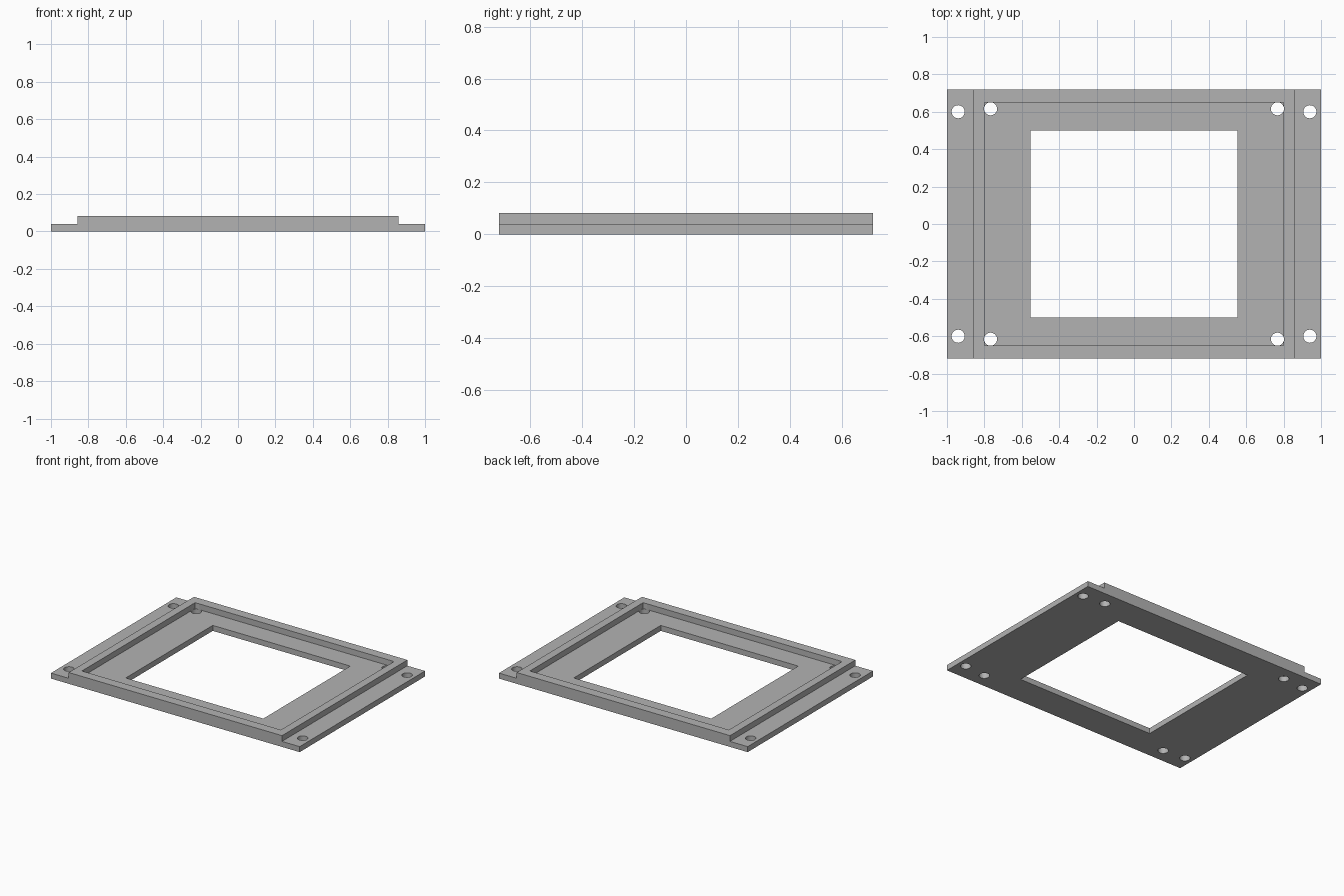
import bpy
import bmesh
from mathutils import Matrix

if "Cube" in bpy.data.objects:
    bpy.data.objects.remove(bpy.data.objects["Cube"], do_unlink=True)

HALF_Y = 0.72
FLANGE_Z, TOP_Z = 0.04, 0.082
RIM_X = 0.858
HOLE_R = 0.035

grey = bpy.data.materials.new("plain grey")
grey.use_nodes = True
colour = (0.45, 0.45, 0.45, 1)
grey.diffuse_color = colour
grey.node_tree.nodes["Principled BSDF"].inputs["Base Color"].default_value = colour


def make_object(name, bm):
    bmesh.ops.recalc_face_normals(bm, faces=bm.faces)
    mesh = bpy.data.meshes.new(name)
    bm.to_mesh(mesh)
    bm.free()
    mesh.materials.append(grey)
    obj = bpy.data.objects.new(name, mesh)
    bpy.context.collection.objects.link(obj)
    return obj


def box_cutter(name, half_x, half_y, z0, z1):
    bm = bmesh.new()
    place = Matrix.Translation((0, 0, (z0 + z1) / 2)) @ Matrix.Diagonal(
        (2 * half_x, 2 * half_y, z1 - z0, 1))
    bmesh.ops.create_cube(bm, size=1, matrix=place)
    return make_object(name, bm)


# Stepped plate: front profile extruded from front to back
half = [(1, 0), (1, FLANGE_Z), (RIM_X, FLANGE_Z), (RIM_X, TOP_Z)]
profile = half + [(-x, z) for x, z in reversed(half)]
bm = bmesh.new()
face = bm.faces.new([bm.verts.new((x, -HALF_Y, z)) for x, z in profile])
ext = bmesh.ops.extrude_face_region(bm, geom=[face])
bmesh.ops.translate(bm, vec=(0, 2 * HALF_Y, 0),
                    verts=[v for v in ext["geom"] if isinstance(v, bmesh.types.BMVert)])
frame = make_object("mounting_frame", bm)

# Shallow pocket, central window and the eight screw holes
pocket = box_cutter("pocket_cutter", 0.80, 0.65, FLANGE_Z, 0.2)
window = box_cutter("window_cutter", 0.553, 0.50, -0.1, 0.3)
bm = bmesh.new()
for x, y in ((0.94, 0.60), (0.767, 0.616)):
    for sx in (-1, 1):
        for sy in (-1, 1):
            bmesh.ops.create_cone(bm, cap_ends=True, segments=32, radius1=HOLE_R,
                                  radius2=HOLE_R, depth=0.5,
                                  matrix=Matrix.Translation((sx * x, sy * y, 0)))
holes = make_object("hole_cutter", bm)

cutters = [pocket, window, holes]
for cutter in cutters:
    cutter.hide_render = True
    mod = frame.modifiers.new(cutter.name, 'BOOLEAN')
    mod.operation = 'DIFFERENCE'
    mod.solver = 'EXACT'
    mod.object = cutter

# Bake the cuts and drop the cutters
bpy.context.view_layer.update()
graph = bpy.context.evaluated_depsgraph_get()
cut_mesh = bpy.data.meshes.new_from_object(frame.evaluated_get(graph))
frame.modifiers.clear()
frame.data = cut_mesh
for cutter in cutters:
    bpy.data.objects.remove(cutter, do_unlink=True)

# Smooth hole walls, sharp edges elsewhere
bpy.ops.object.select_all(action='DESELECT')
frame.select_set(True)
bpy.context.view_layer.objects.active = frame
bpy.ops.object.shade_smooth_by_angle()
